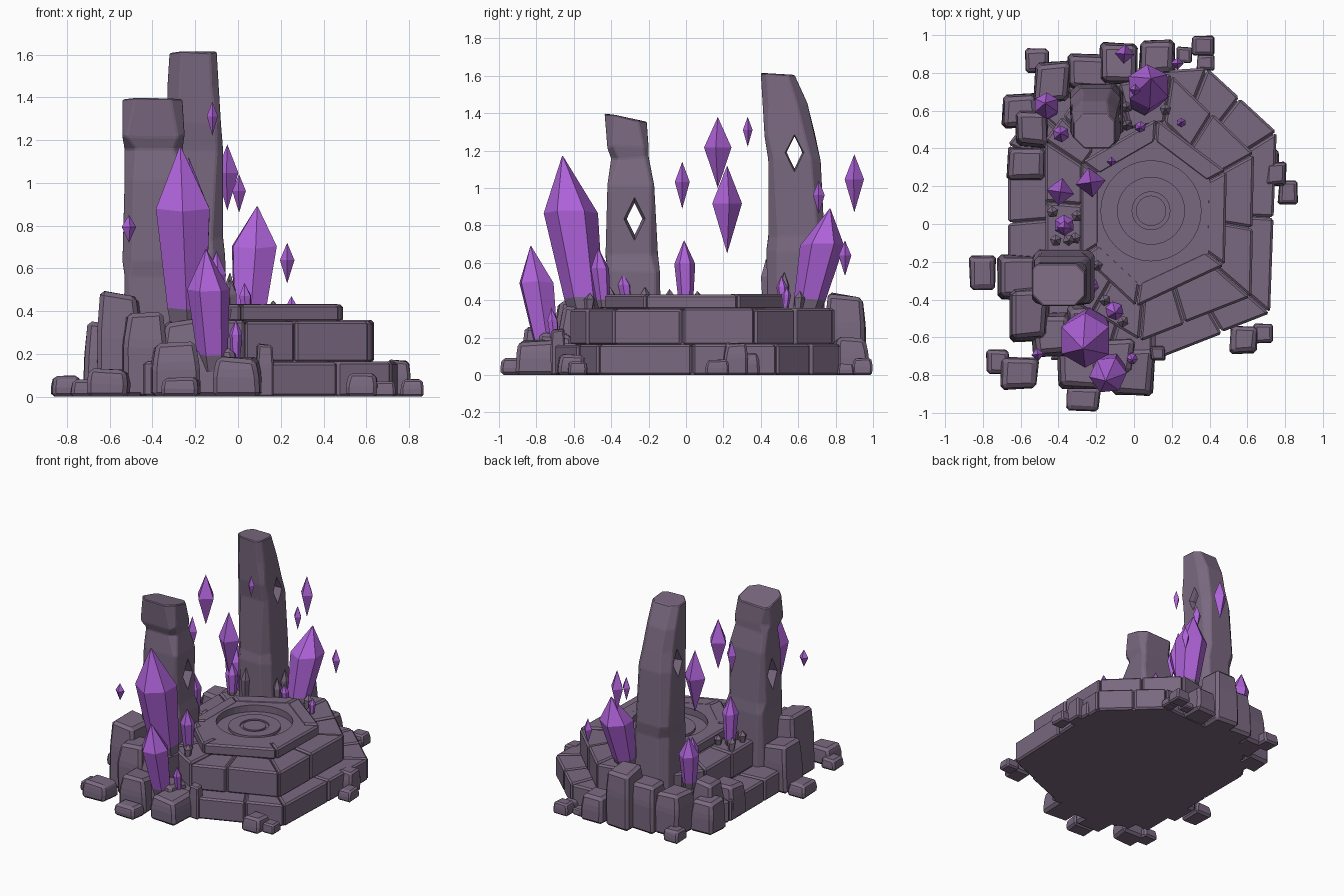
import bpy, bmesh, math, random
from mathutils import Vector

if "Cube" in bpy.data.objects:
    bpy.data.objects.remove(bpy.data.objects["Cube"])

random.seed(7)


def material(name, rgb):
    m = bpy.data.materials.new(name)
    m.diffuse_color = (*rgb, 1)
    m.use_nodes = True
    m.node_tree.nodes["Principled BSDF"].inputs["Base Color"].default_value = m.diffuse_color
    return m


STONE = material("purple grey stone", (0.195, 0.141, 0.216))
CRYSTAL = material("violet crystal", (0.43, 0.125, 0.70))


def jit(a):
    return random.uniform(-a, a)


def finish(bm, name, mats=(STONE,), bevel=0.0):
    bmesh.ops.recalc_face_normals(bm, faces=bm.faces)
    if bevel:
        bmesh.ops.bevel(bm, geom=bm.edges[:], offset=bevel, segments=1,
                        profile=0.5, affect='EDGES', clamp_overlap=True)
    me = bpy.data.meshes.new(name)
    bm.to_mesh(me)
    bm.free()
    for m in mats:
        me.materials.append(m)
    ob = bpy.data.objects.new(name, me)
    bpy.context.collection.objects.link(ob)
    return ob


def loft(bm, rings, mat=lambda i: 0):
    """Skin a stack of equal-length point rings and cap both ends."""
    vs = [[bm.verts.new(p) for p in r] for r in rings]
    n = len(rings[0])
    bm.faces.new(vs[0][::-1])
    bm.faces.new(vs[-1])
    for i in range(len(vs) - 1):
        for j in range(n):
            k = (j + 1) % n
            f = bm.faces.new((vs[i][j], vs[i][k], vs[i + 1][k], vs[i + 1][j]))
            f.material_index = mat(i)


def prism(bm, pts, z0, z1):
    loft(bm, [[(x, y, z) for x, y in pts] for z in (z0, z1)])


def subtract(ob, cutter):
    mod = ob.modifiers.new("cut", 'BOOLEAN')
    mod.operation, mod.solver, mod.object = 'DIFFERENCE', 'EXACT', cutter
    dg = bpy.context.evaluated_depsgraph_get()
    me = bpy.data.meshes.new_from_object(ob.evaluated_get(dg))
    ob.modifiers.clear()
    ob.data = me
    bpy.data.objects.remove(cutter)


# ---- stepped platform: a core ringed by separate edge stones ----
C = Vector((0.09, 0.07))


def toward(p, s):
    return C + (Vector(p) - C) * s


def tier(name, outline, inner, z0, z1, pieces, core=True):
    if core:
        bm = bmesh.new()
        prism(bm, [toward(p, 0.965) for p in outline], z0, z1 - 0.012)
        finish(bm, name + "_core")
    bm = bmesh.new()
    for i, p in enumerate(outline):
        a, b = Vector(p), Vector(outline[(i + 1) % len(outline)])
        cuts = [0] + [(k + jit(0.2)) / pieces for k in range(1, pieces)] + [1]
        g = 0.003 / (b - a).length
        for t0, t1 in zip(cuts, cuts[1:]):
            s = 1 + jit(0.008)
            q0, q1 = a.lerp(b, t0 + g), a.lerp(b, t1 - g)
            prism(bm, [toward(q0, s), toward(q1, s), toward(q1, inner),
                       toward(q0, inner)], z0, z1 + jit(0.005))
    finish(bm, name + "_edge_stones", bevel=0.012)


tier("bottom_step", [(0.39, 0.83), (0.76, 0.49), (0.725, -0.476), (0.10, -0.72),
                     (-0.45, -0.72), (-0.67, -0.3), (-0.67, 0.42), (-0.4, 0.78)],
     0.72, 0.0, 0.165, 2)
tier("middle_step", [(0.2, 0.79), (0.635, 0.37), (0.62, -0.39), (0.03, -0.62),
                     (-0.47, -0.32), (-0.47, 0.44), (-0.28, 0.7)],
     0.65, 0.16, 0.355, 2)
deck = [(0.12, 0.56), (0.49, 0.28), (0.48, -0.22), (0.01, -0.44), (-0.28, -0.17), (-0.28, 0.33)]
tier("top_step", deck, 0.74, 0.35, 0.435, 1, core=False)


# ---- round basin in the deck ----
def disc(name, r, z0, z1, bevel=0.0):
    bm = bmesh.new()
    prism(bm, [(C.x + r * math.cos(k * math.tau / 32), C.y + r * math.sin(k * math.tau / 32))
               for k in range(32)], z0, z1)
    return finish(bm, name, bevel=bevel)


bm = bmesh.new()
prism(bm, [toward(p, 0.78) for p in deck], 0.34, 0.43)
plate = finish(bm, "deck_plate")
subtract(plate, disc("basin_cutter", 0.265, 0.38, 0.6))
ring = disc("basin_ring", 0.18, 0.37, 0.40)
subtract(ring, disc("ring_cutter", 0.10, 0.388, 0.6))
disc("basin_hub", 0.08, 0.37, 0.40)


# ---- standing pillars with a diamond window ----
def pillar(name, sections, window):
    rings = []
    for z, x0, x1, y0, y1, slope in sections:
        c = [random.uniform(0.015, 0.06) for _ in range(4)]
        pts = [(x0 + c[0], y0), (x1 - c[1], y0), (x1, y0 + c[1]), (x1, y1 - c[2]),
               (x1 - c[2], y1), (x0 + c[3], y1), (x0, y1 - c[3]), (x0, y0 + c[0])]
        rings.append([(x, y, z - slope * (y - y0) + jit(0.008)) for x, y in pts])
    bm = bmesh.new()
    loft(bm, rings)
    ob = finish(bm, name, bevel=0.006)
    wx, wy, wz = window
    bm = bmesh.new()
    loft(bm, [[(wx + dx, wy + s * a, wz + s * b)
               for a, b in ((0.042, 0), (0, 0.085), (-0.042, 0), (0, -0.085))]
              for dx, s in ((-0.25, 2.1), (-0.1, 1), (0.1, 1), (0.25, 2.1))])
    subtract(ob, finish(bm, name + "_window_cutter"))


pillar("front_pillar", [
    (0.10, -0.54, -0.22, -0.43, -0.13, 0), (0.56, -0.53, -0.21, -0.42, -0.14, 0),
    (0.64, -0.54, -0.23, -0.43, -0.15, 0), (1.02, -0.53, -0.23, -0.42, -0.17, 0),
    (1.16, -0.53, -0.26, -0.40, -0.20, 0), (1.22, -0.54, -0.25, -0.42, -0.20, 0),
    (1.40, -0.54, -0.26, -0.435, -0.21, 0.22)], (-0.38, -0.275, 0.835))
pillar("back_pillar", [
    (0.10, -0.34, -0.05, 0.44, 0.75, 0), (0.66, -0.33, -0.06, 0.43, 0.73, 0),
    (0.74, -0.34, -0.07, 0.44, 0.74, 0), (1.15, -0.34, -0.07, 0.44, 0.72, 0),
    (1.28, -0.33, -0.08, 0.42, 0.69, 0), (1.45, -0.33, -0.09, 0.41, 0.65, 0),
    (1.61, -0.32, -0.10, 0.40, 0.58, 0.03)], (-0.20, 0.58, 1.19))


# ---- rough blocks and rubble around the platform: x0, x1, y0, y1, height ----
def rock(name, x0, x1, y0, y1, h):
    w = min(x1 - x0, y1 - y0)
    cx, cy = (x0 + x1) / 2, (y0 + y1) / 2
    base = [(x0, y0), (x1, y0), (x1, y1), (x0, y1)]
    base = [(x + (cx - x) * random.uniform(0, .2), y + (cy - y) * random.uniform(0, .2))
            for x, y in base]
    rings = []
    for z, s in ((0, 1.0), (h * 0.6, 1.0), (h, 0.84)):
        rings.append([(cx + (x - cx) * s + jit(w * .03), cy + (y - cy) * s + jit(w * .03),
                       z + (jit(h * .05) if z else 0)) for x, y in base])
    bm = bmesh.new()
    loft(bm, rings)
    finish(bm, name, bevel=min(w * 0.1, 0.02))


blocks = [(-.19, .03, .74, .97, .43), (.02, .23, .78, .98, .20), (-.54, -.32, .63, .87, .32),
          (-.70, -.50, .50, .70, .24), (-.64, -.44, .40, .60, .34), (-.69, -.45, .22, .42, .25),
          (-.73, -.50, -.41, -.15, .34), (-.67, -.44, -.63, -.33, .48), (-.55, -.32, -.72, -.45, .40),
          (-.36, -.12, -.70, -.42, .36), (-.42, -.16, -.89, -.66, .25), (-.12, .12, -.92, -.64, .18),
          (-.71, -.50, -.88, -.70, .13), (-.36, -.10, .70, .90, .36), (-.25, 0.02, -.80, -.60, .22)]
for k, b in enumerate(blocks):
    rock(f"stone_block_{k + 1}", *b)
rubble = [(-.88, -.73, -.35, -.15, .10), (-.79, -.65, -.80, -.66, .08), (-.36, -.17, -1.0, -.85, .09),
          (.50, .66, -.69, -.53, .11), (.63, .74, -.64, -.52, .07), (.64, .77, .29, .40, .12),
          (.69, .81, .20, .34, .17), (.76, .87, .10, .24, .08), (-.58, -.44, .80, .93, .09),
          (.30, .43, .89, 1.0, .09), (.33, .43, .81, .90, .06), (.22, .31, .85, .94, .05),
          (.08, .17, -.73, -.64, .24)]
for k, b in enumerate(rubble):
    rock(f"rubble_{k + 1}", *b)


# ---- crystals: stone-coloured root, long body, pointed tip ----
def crystal(name, base, tip, r, sides=6, mats=(CRYSTAL, STONE)):
    base, tip = Vector(base), Vector(tip)
    a0 = random.uniform(0, 1)
    rings = []
    for t, s in ((0, 0.6), (0.13, 0.72), (0.66, 1.0), (1, 0.02)):
        c = base.lerp(tip, t)
        rings.append([c + Vector((math.cos(a), math.sin(a), 0.06 * math.cos(a * 2))) * r * s
                      for a in (a0 + k * math.tau / sides for k in range(sides))])
    bm = bmesh.new()
    loft(bm, rings, lambda i: 1 if i == 0 else 0)
    finish(bm, name, mats)


rooted = [((-.235, -.53, .30), (-.27, -.66, 1.17), .145), ((-.115, -.74, .12), (-.15, -.83, .69), .10),
          ((.05, .645, .33), (.09, .77, .89), .118), ((-.37, 0, .36), (-.37, -.01, .72), .056),
          ((-.11, -.44, .36), (-.10, -.47, .68), .05), ((-.45, .60, .28), (-.47, .64, .68), .07),
          ((-.38, .47, .35), (-.39, .48, .60), .045), ((-.22, -.31, .35), (-.22, -.34, .55), .035),
          ((.25, .53, .35), (.25, .54, .47), .025), ((.04, .52, .36), (.03, .51, .53), .03),
          ((-.01, -.70, .16), (-.01, -.72, .36), .03)]
for k, (b, t, r) in enumerate(rooted):
    crystal(f"rooted_crystal_{k + 1}", b, t, r)

# ---- little stone shards on the steps ----
shards = [(-.41, -.09, .44), (-.35, -.08, .46), (-.31, -.07, .43), (-.43, .07, .45), (-.30, .04, .43),
          (-.15, -.40, .47), (-.20, -.22, .47), (-.24, .43, .62), (-.03, .52, .55), (-.04, .62, .58),
          (.17, .60, .45), (-.06, -.52, .44)]
for k, (x, y, z) in enumerate(shards):
    crystal(f"stone_shard_{k + 1}", (x, y, .34), (x + jit(.01), y + jit(.01), z), .032, 5, (STONE, STONE))


# ---- floating crystals: x, y, bottom, top, radius ----
def floater(name, x, y, z0, z1, r):
    bm = bmesh.new()
    a0 = random.uniform(-.2, .2)
    ring = [bm.verts.new((x + r * math.cos(a), y + r * math.sin(a), z0 + (z1 - z0) * 0.57))
            for a in (a0 + k * math.pi / 2 for k in range(4))]
    lo, hi = bm.verts.new((x, y, z0)), bm.verts.new((x, y, z1))
    for k in range(4):
        bm.faces.new((ring[k], ring[k - 1], lo))
        bm.faces.new((ring[k - 1], ring[k], hi))
    finish(bm, name, (CRYSTAL,))


for k, f in enumerate([(.23, .85, .53, .72, .034), (-.05, .90, .87, 1.18, .052), (-.12, .33, 1.22, 1.38, .026),
                       (-.39, .17, 1.0, 1.38, .074), (-.23, .22, .65, 1.12, .08), (-.37, -.02, .89, 1.14, .04),
                       (-.51, -.69, .72, .85, .034), (.005, .71, .86, 1.04, .032)]):
    floater(f"floating_crystal_{k + 1}", *f)
